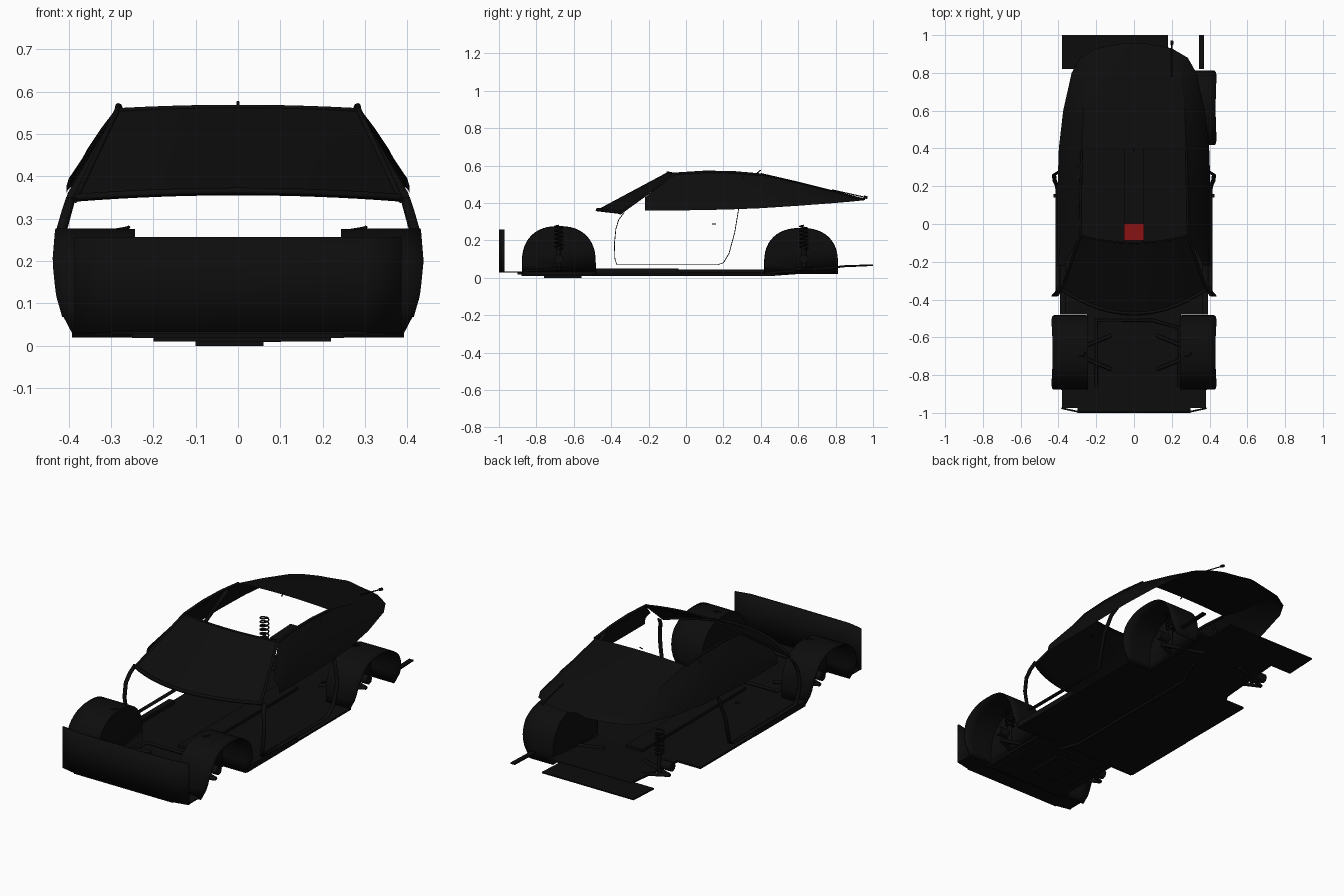
import bpy, bmesh, math
from mathutils import Vector

if "Cube" in bpy.data.objects:
    bpy.data.objects.remove(bpy.data.objects["Cube"])

def mat(name, col):
    m = bpy.data.materials.new(name)
    m.diffuse_color = (*col, 1)
    m.use_nodes = True
    m.node_tree.nodes["Principled BSDF"].inputs["Base Color"].default_value = m.diffuse_color
    return m

BLACK = mat("black", (0.004, 0.004, 0.004))
RED = mat("red", (0.25, 0.006, 0.006))

def make(name, bm, m=BLACK, smooth=True):
    me = bpy.data.meshes.new(name)
    bm.to_mesh(me)
    bm.free()
    ob = bpy.data.objects.new(name, me)
    bpy.context.collection.objects.link(ob)
    me.materials.append(m)
    if smooth:
        for p in me.polygons:
            p.use_smooth = True
        bpy.context.view_layer.objects.active = ob
        ob.select_set(True)
        bpy.ops.object.shade_smooth_by_angle(angle=math.radians(35))
        ob.select_set(False)
    return ob

def sheet(name, rows, thick=0, cap=False, ref=(0, 0.1, 0.2)):
    """Grid surface through rows of points, facing away from ref."""
    bm = bmesh.new()
    vs = [[bm.verts.new(p) for p in r] for r in rows]
    for a, b in zip(vs, vs[1:]):
        for i in range(len(a) - 1):
            bm.faces.new((a[i], a[i + 1], b[i + 1], b[i]))
    if cap:
        bm.faces.new(vs[0])
    bm.normal_update()
    for f in list(bm.faces):
        if not thick and f.normal.dot(f.calc_center_median() - Vector(ref)) < 0:
            f.normal_flip()
    if thick:
        bmesh.ops.recalc_face_normals(bm, faces=bm.faces)
    ob = make(name, bm)
    if thick:
        s = ob.modifiers.new("thickness", 'SOLIDIFY')
        s.thickness, s.offset = thick, 0
    return ob

def box(name, x0, x1, y0, y1, z0, z1, rise=0):
    """Box whose rear end may be lifted by rise."""
    bm = bmesh.new()
    bmesh.ops.create_cube(bm, size=1)
    for v in bm.verts:
        k = v.co.y + .5
        v.co = (x0 + (v.co.x + .5) * (x1 - x0), y0 + k * (y1 - y0),
                z0 + (v.co.z + .5) * (z1 - z0) + k * rise)
    return make(name, bm, smooth=False)

def tube(name, pts, r=0.006, sides=2):
    cu = bpy.data.curves.new(name, 'CURVE')
    cu.dimensions = '3D'
    cu.bevel_depth, cu.bevel_resolution, cu.use_fill_caps = r, sides, True
    sp = cu.splines.new('POLY')
    sp.points.add(len(pts) - 1)
    for p, q in zip(sp.points, pts):
        p.co = (*q, 1)
    ob = bpy.data.objects.new(name, cu)
    bpy.context.collection.objects.link(ob)
    cu.materials.append(BLACK)
    return ob

def lerp(a, b, t):
    return a + (b - a) * t

def body_x(z):
    """Half width of the body side at height z."""
    prof = [(0, .38), (.03, .39), (.07, .415), (.12, .43), (.2, .438),
            (.27, .432), (.36, .402), (.56, .285)]
    for (z0, x0), (z1, x1) in zip(prof, prof[1:]):
        if z <= z1:
            return lerp(x0, x1, (z - z0) / (z1 - z0))
    return .28

# windshield, bowed in plan
def shield(u, v):
    return (u * lerp(.385, .285, v),
            lerp(-.485, -.1, v) + u * u * lerp(.13, .04, v),
            lerp(.358, .564, v) - u * u * lerp(.015, .008, v))
U = [i / 8 for i in range(-8, 9)]
sheet("windshield", [[shield(u, j / 6) for u in U] for j in range(7)])
tube("windshield_cowl", [shield(u, .03) for u in U], .009)
tube("windshield_header", [shield(u, 1) for u in U], .005)

# greenhouse stations: y, lower x, lower z, upper x, upper z
ST = [(-.22, .405, .36, .37, .43), (-.06, .405, .36, .287, .553),
      (.1, .405, .362, .283, .566), (.25, .403, .366, .28, .564),
      (.4, .398, .372, .277, .551), (.6, .375, .385, .268, .505),
      (.8, .33, .4, .25, .455), (.88, .285, .407, .215, .434),
      (.93, .2, .412, .16, .421), (.957, .06, .415, .05, .416)]
for s, side in ((1, "right"), (-1, "left")):
    sheet("side_window_" + side,
          [[(s * (lerp(xl, xu, t) + .012 * math.sin(math.pi * t) * (y < .85)), y, lerp(zl, zu, t))
            for t in (0, .25, .5, .75, 1)] for y, xl, zl, xu, zu in ST])
    # roof rail and windshield pillar
    tube("roof_rail_" + side, [shield(s, 0), shield(s, .5), shield(s, 1)] +
         [(s * xu, y, zu) for y, _, _, xu, zu in ST[2:5]], .007)
    # door opening seal
    loop = [(-.33, .35), (-.36, .31), (-.375, .26), (-.383, .18), (-.38, .1),
            (-.37, .07), (-.2, .07), (0, .07), (.17, .07), (.2, .08), (.23, .13),
            (.26, .24), (.28, .36), (.3, .46), (.305, .55)]
    sheet("door_seal_" + side, [[(s * (body_x(z) - d), y, z) for d in (0, .022)]
                                for y, z in loop], .004)
    box("door_latch_" + side, s * .41, s * .425, .14, .16, .284, .29)
    # sill
    box("sill_" + side, s * .36, s * .392, -.48, -.04, .02, .05)

# rear glass
sheet("rear_glass", [[(u * xu, y, zu + .009 * (1 - u * u)) for u in U]
                     for y, _, _, xu, zu in ST[4:]])
tube("rear_wiper", [(.2, .78, .47), (.2, .96, .43)], .003)
tube("rear_wiper_tip", [(.2, .95, .433), (.2, .97, .428)], .008)
tube("roof_antenna", [(0, .38, .56), (0, .4, .576)], .003)

# wheel housings: arch shells closed on the inner side
def housing(name, s, yc, top):
    rows = []
    arch = [(-.195, .02)]
    for i in range(25):
        a = math.pi * (1 - i / 24)
        c, n = math.cos(a), max(0, math.sin(a))
        arch.append((math.copysign(abs(c) ** .85, c) * .195, .08 + n ** .85 * (top - .08)))
    arch.append((.195, .02))
    for t in (0, .35, .7, 1):
        rows.append([(s * lerp(.245, body_x(z), t), yc + y, z) for y, z in arch])
    sheet(name, rows, .005, cap=True)

housing("front_wheel_housing_right", 1, -.68, .274)
housing("front_wheel_housing_left", -1, -.68, .274)
housing("rear_wheel_housing_right", 1, .615, .264)

# struts with coil springs, hubs and lower arms
for s, side in ((1, "right"), (-1, "left")):
    for yc, end in ((-.68, "front"), (.63, "rear")):
        x = s * .28
        n = 72
        tube(f"{end}_spring_{side}",
             [(x + .022 * math.cos(i * math.pi / 6), yc + .022 * math.sin(i * math.pi / 6),
               .15 + .13 * i / n) for i in range(n + 1)], .004, 1)
        tube(f"{end}_strut_{side}", [(x, yc, .05), (x, yc, .17)], .013)
        tube(f"{end}_lower_arm_a_{side}", [(s * .12, yc - .09, .04), (s * .34, yc, .05)], .01)
        tube(f"{end}_lower_arm_b_{side}", [(s * .12, yc + .09, .04), (s * .34, yc, .05)], .01)
        tube(f"{end}_hub_{side}", [(s * .3, yc, .1), (s * .36, yc, .1)], .025)

# floor pan in sections
box("floor_front", -.25, .25, -.9, -.47, .018, .03)
box("floor_middle", -.39, .39, -.48, .43, .02, .03)
box("floor_rear", -.25, .25, .43, .84, .02, .03, .035)
box("floor_rear_panel", -.38, .18, .82, 1, .055, .062, .008)
box("rear_side_bar", .345, .37, .82, 1, .058, .066, .006)
box("front_valance", -.38, .38, -.975, -.87, .028, .034)
box("front_valance_lip", -.3, .3, -1, -.97, .028, .034)
box("center_tunnel", -.05, .05, -.45, .45, .03, .045)

# front panel, bent back at the ends
sheet("front_panel", [[(-.385, -.975, z), (-.3, -.993, z), (0, -.995, z),
                       (.3, -.993, z), (.385, -.975, z)] for z in (.03, .145, .257)], .009)

# underside parts
tube("subframe", [(-.2, -.86, .04), (-.2, -.51, .04), (.1, -.51, .04),
                  (.24, -.55, .04), (.24, -.86, .04)], .009)
box("engine_tray", -.2, .22, -.88, -.5, .01, .019)
box("oil_pan", -.1, .06, -.76, -.56, 0, .012)
tube("exhaust_pipe", [(.1, -.55, .017), (.04, -.4, .017), (.04, .45, .017),
                      (.1, .6, .028)], .008)

# red plate inside the cabin
bm = bmesh.new()
vs = [bm.verts.new(p) for p in ((-.052, -.088, .25), (.052, -.088, .25),
                                (.052, .002, .25), (-.052, .002, .25))]
bm.faces.new(vs)
make("red_plate", bm, RED, smooth=False)
